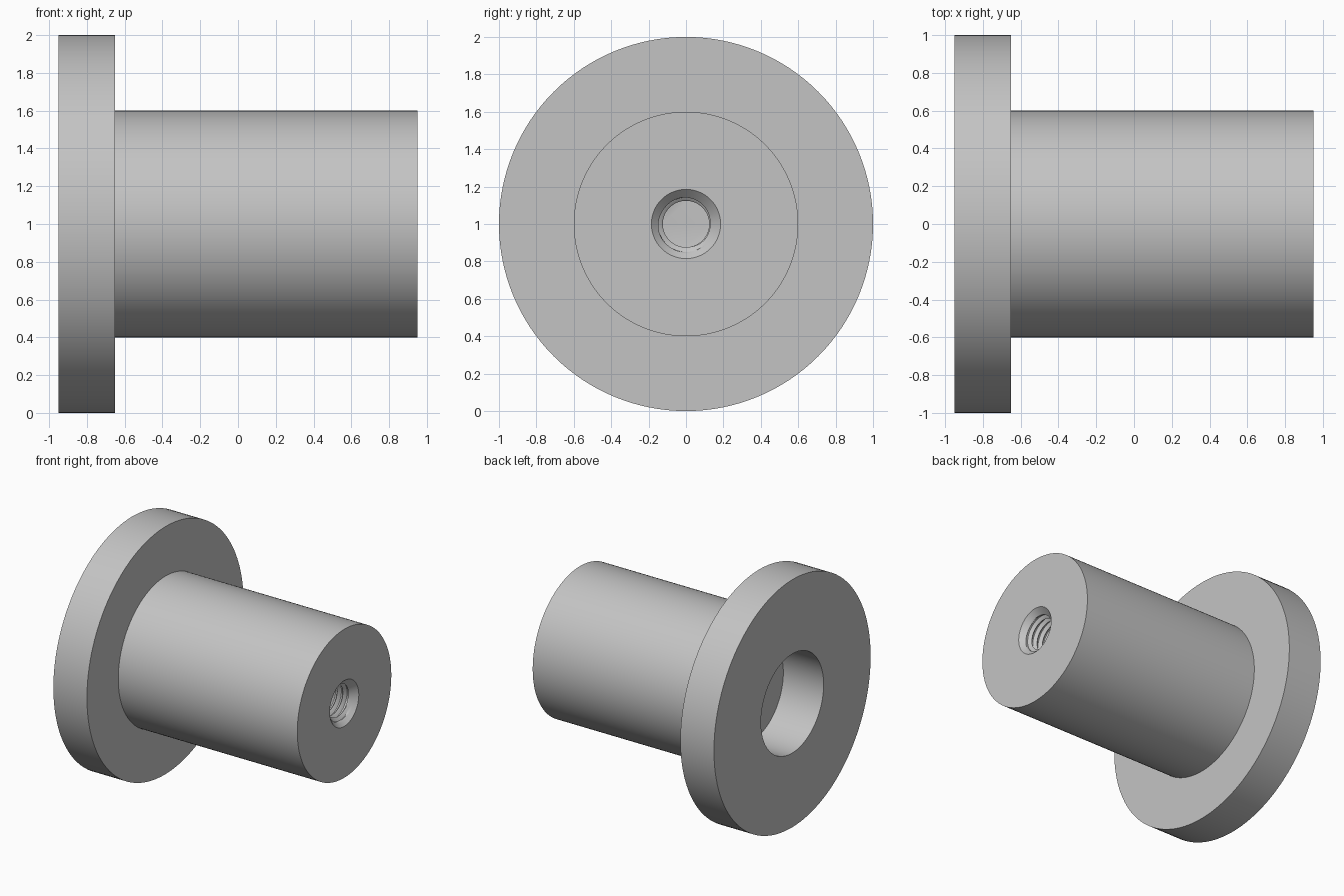
import bpy, bmesh
from math import cos, sin, tau, radians

cube = bpy.data.objects.get("Cube")
if cube:
    bpy.data.objects.remove(cube)

SEGMENTS = 128
FRONT, BACK = 0.95, -0.95           # ends along the axis
AXIS_HEIGHT = 1.0
MOUTH, CORE, ROOT = 0.185, 0.124, 0.15   # countersink and thread radii
PITCH, STEPS = 0.05, 8
BORE_END = FRONT - 0.8

steel = bpy.data.materials.new("grey_steel")
steel.use_nodes = True
steel.diffuse_color = (0.55, 0.55, 0.55, 1)
steel.node_tree.nodes["Principled BSDF"].inputs["Base Color"].default_value = (0.55, 0.55, 0.55, 1)

bm = bmesh.new()


def skin(rows, point):
    """Wrap quads round the axis; point(row, column) gives (x, radius)."""
    grid = []
    for i in rows:
        line = []
        for j in range(SEGMENTS + 1):
            x, r = point(i, j)
            a = tau * (j % SEGMENTS) / SEGMENTS
            line.append(bm.verts.new((x, r * cos(a), AXIS_HEIGHT - r * sin(a))))
        grid.append(line)
    for a, b in zip(grid, grid[1:]):
        for j in range(SEGMENTS):
            bm.faces.new((a[j], a[j + 1], b[j + 1], b[j]))
    return grid


def thread(i, j):
    """Helical bore wall, opened by a countersink and closed at the bottom."""
    x = FRONT - PITCH * (i / STEPS + j / SEGMENTS)
    x = min(FRONT, max(BORE_END, x))
    if x <= BORE_END + 1e-6:
        return BORE_END, CORE
    phase = (i % STEPS) / STEPS
    wave = min(1, max(0, 1.7 - abs(phase - 0.5) * 4))
    return x, max(CORE + (ROOT - CORE) * wave, MOUTH - (FRONT - x))


# Shaft, flange and blind recess in the flange
profile = [(FRONT, MOUTH), (FRONT, 0.6), (-0.65, 0.6), (-0.65, 1.0),
           (BACK, 1.0), (BACK, 0.4), (BACK + 0.36, 0.4)]
body = skin(range(len(profile)), lambda i, j: profile[i])
bm.faces.new(body[-1][:SEGMENTS])

# Threaded hole in the shaft end
turns = int((FRONT - BORE_END) / PITCH) + 1
bore = skin(range(-STEPS, turns * STEPS + 1), thread)
bm.faces.new(bore[-1][:SEGMENTS])

bmesh.ops.remove_doubles(bm, verts=bm.verts, dist=1e-5)
bmesh.ops.recalc_face_normals(bm, faces=bm.faces)

mesh = bpy.data.meshes.new("flanged_bushing")
bm.to_mesh(mesh)
bm.free()
mesh.materials.append(steel)
mesh.shade_smooth()
mesh.set_sharp_from_angle(angle=radians(25))
bushing = bpy.data.objects.new("flanged_bushing", mesh)
bpy.context.collection.objects.link(bushing)
